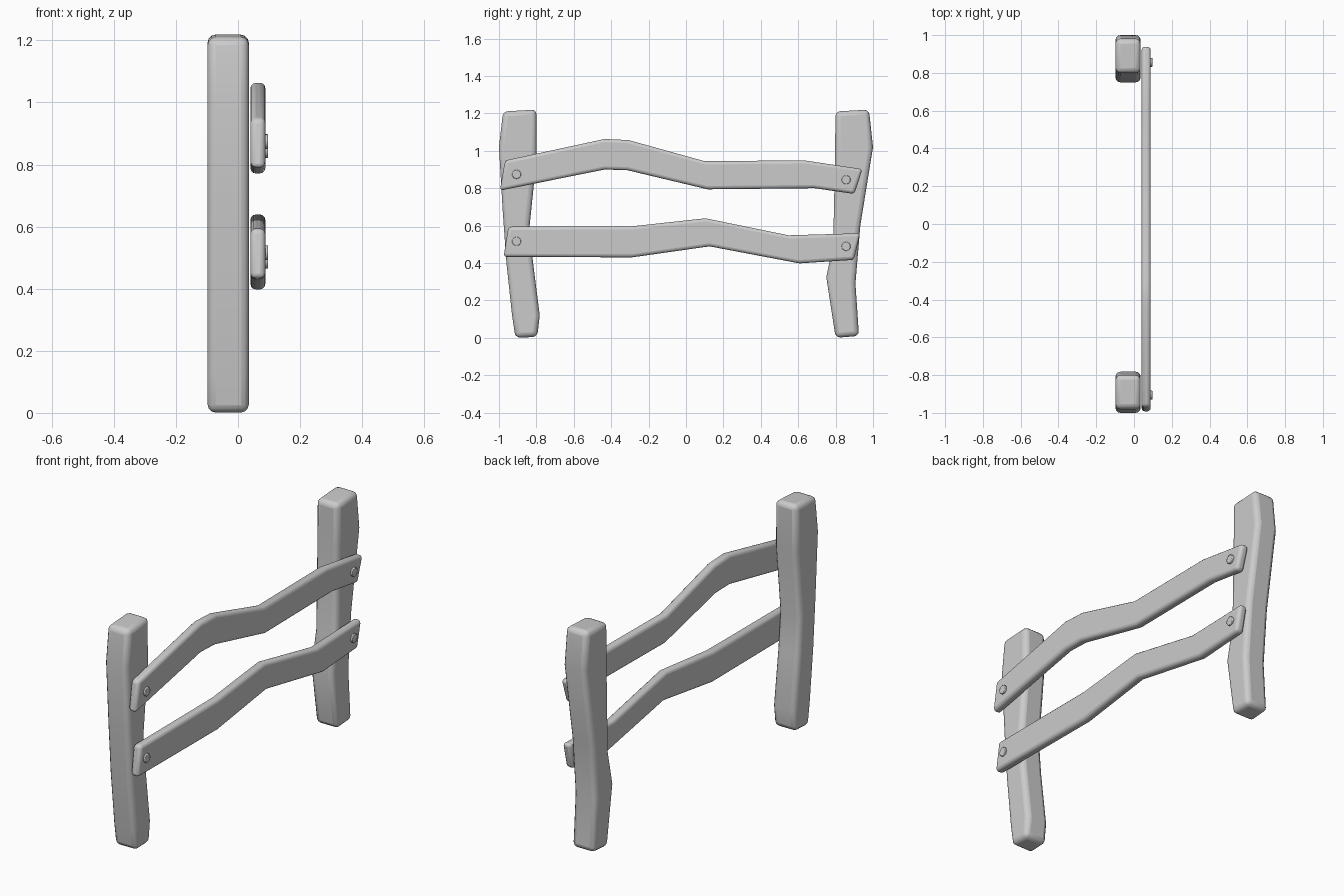
import bpy, bmesh, math

if "Cube" in bpy.data.objects:
    bpy.data.objects.remove(bpy.data.objects["Cube"])


def plank(name, side_a, side_b, x0, x1, bevel):
    """Crooked timber: two matching (y, z) edge lines, given thickness along x and rounded."""
    bm = bmesh.new()
    rings = []
    for a, b in zip(side_a, side_b):
        rings.append([bm.verts.new((x, y, z)) for x, (y, z) in
                      ((x0, a), (x1, a), (x1, b), (x0, b))])
    for r, s in zip(rings, rings[1:]):
        for i in range(4):
            j = (i + 1) % 4
            bm.faces.new((r[i], r[j], s[j], s[i]))
    bm.faces.new(rings[0][::-1])
    bm.faces.new(rings[-1])
    bmesh.ops.recalc_face_normals(bm, faces=bm.faces)
    me = bpy.data.meshes.new(name)
    bm.to_mesh(me)
    bm.free()
    ob = bpy.data.objects.new(name, me)
    bpy.context.collection.objects.link(ob)
    mod = ob.modifiers.new("rounding", 'BEVEL')
    mod.width = bevel
    mod.segments = 3
    mod.limit_method = 'ANGLE'
    mod.angle_limit = math.radians(40)
    smooth(ob)
    return ob


def smooth(ob):
    bpy.ops.object.select_all(action='DESELECT')
    ob.select_set(True)
    bpy.context.view_layer.objects.active = ob
    bpy.ops.object.shade_smooth_by_angle(angle=math.radians(40))


# Posts
plank("left_post",
      [(-0.912, 0), (-0.93, 0.12), (-0.96, 0.40), (-0.98, 0.68), (-1.0, 1.02), (-0.978, 1.21)],
      [(-0.795, 0.005), (-0.782, 0.12), (-0.82, 0.42), (-0.836, 0.60), (-0.799, 0.96), (-0.799, 1.22)],
      -0.098, 0.035, 0.026)
plank("right_post",
      [(0.80, 0), (0.75, 0.325), (0.787, 0.50), (0.797, 0.98), (0.799, 1.21)],
      [(0.925, 0.01), (0.906, 0.29), (0.932, 0.60), (1.0, 1.02), (0.978, 1.22)],
      -0.098, 0.035, 0.026)

# Rails
plank("upper_rail",
      [(-0.968, 0.948), (-0.435, 1.063), (-0.307, 1.057), (0.10, 0.944), (0.63, 0.949), (0.943, 0.902)],
      [(-0.995, 0.787), (-0.435, 0.90), (-0.313, 0.896), (0.115, 0.794), (0.687, 0.80), (0.90, 0.769)],
      0.04, 0.088, 0.017)
plank("lower_rail",
      [(-0.95, 0.594), (-0.29, 0.596), (0.104, 0.639), (0.548, 0.548), (0.931, 0.559)],
      [(-0.975, 0.433), (-0.29, 0.43), (0.126, 0.489), (0.607, 0.398), (0.898, 0.417)],
      0.04, 0.088, 0.017)

# Bolt heads where the rails meet the posts
for rail, side, y, z in (("upper", "left", -0.906, 0.874), ("upper", "right", 0.856, 0.845),
                         ("lower", "left", -0.906, 0.516), ("lower", "right", 0.856, 0.489)):
    bpy.ops.mesh.primitive_cylinder_add(vertices=16, radius=0.024, depth=0.03,
                                        location=(0.082, y, z), rotation=(0, math.pi / 2, 0))
    bolt = bpy.context.object
    bolt.name = f"{rail}_{side}_bolt"
    mod = bolt.modifiers.new("rounding", 'BEVEL')
    mod.width = 0.003
    mod.segments = 2
    mod.limit_method = 'ANGLE'
    smooth(bolt)
